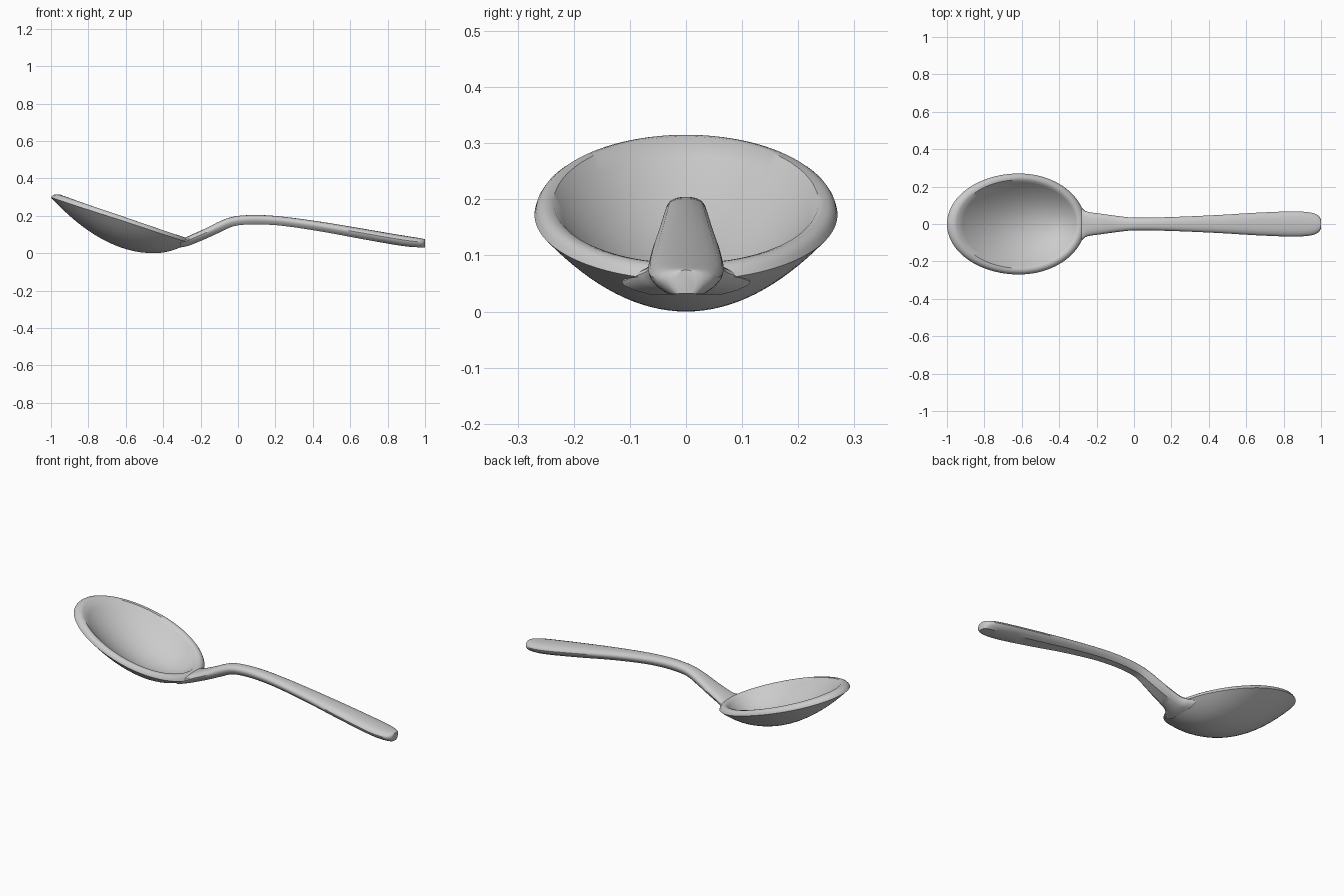
import bpy, bmesh
from math import cos, sin, pi

if "Cube" in bpy.data.objects:
    bpy.data.objects.remove(bpy.data.objects["Cube"])


def finish(bm, name, angle):
    bmesh.ops.recalc_face_normals(bm, faces=bm.faces)
    me = bpy.data.meshes.new(name)
    bm.to_mesh(me)
    bm.free()
    ob = bpy.data.objects.new(name, me)
    bpy.context.collection.objects.link(ob)
    bpy.ops.object.select_all(action='DESELECT')
    ob.select_set(True)
    bpy.context.view_layer.objects.active = ob
    bpy.ops.object.shade_smooth_by_angle(angle=angle)
    return ob


def bridge(bm, a, b):
    for i in range(len(a)):
        j = (i + 1) % len(a)
        bm.faces.new((a[i], a[j], b[j], b[i]))


def fan(bm, ring, co):
    c = bm.verts.new(co)
    for i in range(len(ring)):
        bm.faces.new((ring[i], ring[(i + 1) % len(ring)], c))


# Bowl: tilted egg-shaped rim, dished outside and inside
N, RINGS = 96, 16


def rim(t, left, right, half, zl, zm, zr):
    c = cos(t)
    mid = -0.615
    x = mid + c * ((right - mid) if c > 0 else (mid - left))
    z = zm + c * (zr - zl) / 2 + c * c * ((zl + zr) / 2 - zm)
    return x, half * sin(t), z


angles = [2 * pi * i / N for i in range(N)]
outer = [rim(t, -1.0, -0.26, 0.27, 0.298, 0.173, 0.056) for t in angles]
inner = [rim(t, -0.948, -0.30, 0.236, 0.312, 0.195, 0.086) for t in angles]


def dish(s, edge, bottom):
    return [(-0.45 + s * (x + 0.45), s * y, bottom + s * s * (z - bottom)) for x, y, z in edge]


def lip(u):
    bulge = 4 * u * (1 - u) * 0.009
    return [(a[0] + (b[0] - a[0]) * u + bulge * cos(t) * 0.6,
             a[1] + (b[1] - a[1]) * u + bulge * sin(t) * 0.6,
             a[2] + (b[2] - a[2]) * u + bulge) for a, b, t in zip(outer, inner, angles)]


bm = bmesh.new()
loops = [dish(k / RINGS, outer, 0.0) for k in range(1, RINGS + 1)]
loops += [lip(u) for u in (0.2, 0.4, 0.6, 0.8)]
loops += [dish(k / RINGS, inner, 0.03) for k in range(RINGS, 0, -1)]
rings = [[bm.verts.new(p) for p in loop] for loop in loops]
for a, b in zip(rings, rings[1:]):
    bridge(bm, a, b)
fan(bm, rings[0], (-0.45, 0, 0))
fan(bm, rings[-1], (-0.45, 0, 0.03))
finish(bm, "bowl", 0.7)

# Handle: stations of x, half width, underside z, top z
stations = [
    (-0.31, 0.115, 0.030, 0.070), (-0.28, 0.088, 0.036, 0.084), (-0.25, 0.066, 0.045, 0.098),
    (-0.17, 0.054, 0.078, 0.134), (-0.09, 0.043, 0.115, 0.174), (-0.03, 0.036, 0.142, 0.194),
    (0.03, 0.034, 0.152, 0.202), (0.12, 0.035, 0.154, 0.204), (0.25, 0.039, 0.145, 0.194),
    (0.45, 0.048, 0.115, 0.167), (0.65, 0.060, 0.078, 0.134), (0.82, 0.067, 0.048, 0.105),
    (0.90, 0.066, 0.036, 0.092), (0.95, 0.060, 0.032, 0.084), (0.98, 0.049, 0.031, 0.079),
    (0.995, 0.034, 0.031, 0.076), (1.0, 0.020, 0.032, 0.074)]
half = [(0.55, 0.0), (0.8, 0.2), (0.96, 0.42), (1.0, 0.58), (0.95, 0.72),
        (0.8, 0.86), (0.55, 0.95), (0.28, 0.99)]
section = half + [(0, 1.0)] + [(-y, z) for y, z in reversed(half)]


def spline(p, q, r, s, u):
    return [0.5 * (2 * b + (c - a) * u + (2 * a - 5 * b + 4 * c - d) * u * u
                   + (3 * b - a - 3 * c + d) * u ** 3) for a, b, c, d in zip(p, q, r, s)]


path = []
last = len(stations) - 1
for i in range(last):
    pts = [stations[min(max(i + k, 0), last)] for k in (-1, 0, 1, 2)]
    path += [spline(*pts, k / 4) for k in range(4)]
path.append(stations[-1])

bm = bmesh.new()
rings = [[bm.verts.new((x, w * y, lo + (hi - lo) * t)) for y, t in section] for x, w, lo, hi in path]
for a, b in zip(rings, rings[1:]):
    bridge(bm, a, b)
bm.faces.new(rings[0])
bm.faces.new(rings[-1])
finish(bm, "handle", 0.6)
